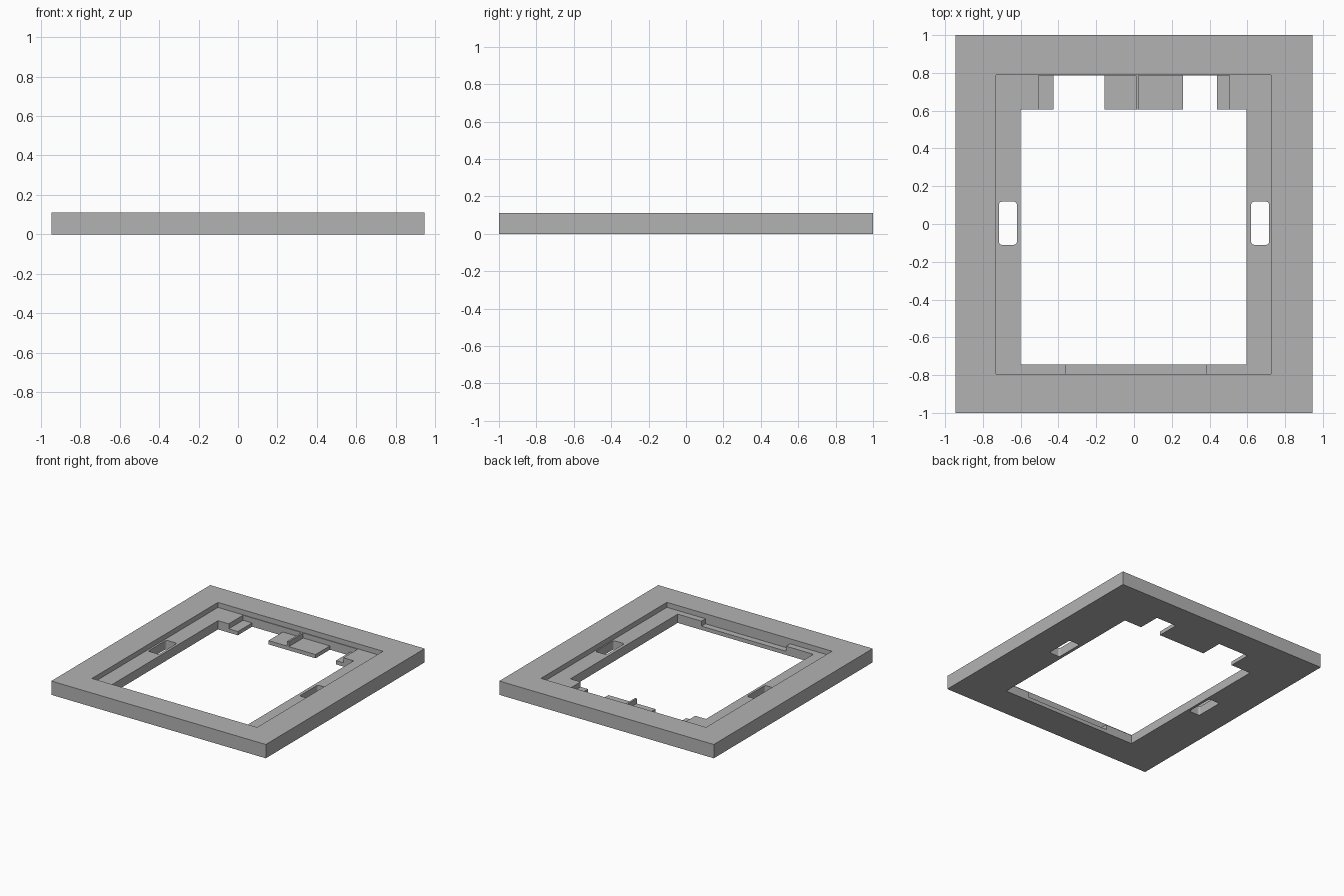
import bpy
import bmesh
from mathutils import Vector

default_cube = bpy.data.objects.get("Cube")
if default_cube:
    bpy.data.objects.remove(default_cube, do_unlink=True)

HEIGHT, LEDGE, FLOOR = 0.11, 0.07, 0.03
BELOW, ABOVE = -0.1, 0.2
INNER_BACK, NOTCH_BACK = 0.605, 0.785

grey = bpy.data.materials.new("plain grey")
grey.use_nodes = True
grey.diffuse_color = (0.45, 0.45, 0.45, 1)
grey.node_tree.nodes["Principled BSDF"].inputs["Base Color"].default_value = grey.diffuse_color


def box(name, x, y, z, radius=0):
    """Box spanning three (low, high) ranges, with optional rounded upright edges."""
    bm = bmesh.new()
    bmesh.ops.create_cube(bm, size=1)
    low, high = Vector((x[0], y[0], z[0])), Vector((x[1], y[1], z[1]))
    for v in bm.verts:
        v.co = (low + high) / 2 + v.co * (high - low)
    if radius:
        upright = [e for e in bm.edges if abs(e.verts[0].co.z - e.verts[1].co.z) > 0.01]
        bmesh.ops.bevel(bm, geom=upright, offset=radius, segments=4,
                        profile=0.5, affect='EDGES')
    mesh = bpy.data.meshes.new(name)
    bm.to_mesh(mesh)
    bm.free()
    mesh.materials.append(grey)
    obj = bpy.data.objects.new(name, mesh)
    bpy.context.collection.objects.link(obj)
    return obj


def cut(target, *ranges, radius=0):
    """Remove a box from the target."""
    cutter = box("cutter", *ranges, radius=radius)
    cutter.hide_render = True
    mod = target.modifiers.new("cut", 'BOOLEAN')
    mod.operation = 'DIFFERENCE'
    mod.solver = 'EXACT'
    mod.object = cutter
    bpy.context.view_layer.objects.active = target
    bpy.ops.object.modifier_apply(modifier=mod.name)
    bpy.data.objects.remove(cutter, do_unlink=True)


# Outer frame with a shallow recess and a through opening
frame = box("frame", (-0.945, 0.945), (-1, 1), (0, HEIGHT))
cut(frame, (-0.73, 0.725), (-0.795, 0.79), (LEDGE, ABOVE))
cut(frame, (-0.6, 0.595), (-0.745, INNER_BACK), (BELOW, ABOVE))

# Back pockets either side of the thin divider, leaving floor tabs
for x in ((-0.505, 0.01), (0.025, 0.505)):
    cut(frame, x, (0.5, NOTCH_BACK), (FLOOR, 0.09))

# Through gaps in the pocket floors
for x in ((-0.425, -0.155), (0.26, 0.44)):
    cut(frame, x, (0.5, NOTCH_BACK), (BELOW, 0.09))

# Lowered stretch of the front ledge
cut(frame, (-0.36, 0.385), (-0.795, -0.7), (FLOOR, 0.09))

# Rounded slots through the side ledges
for x in ((-0.715, -0.62), (0.62, 0.715)):
    cut(frame, x, (-0.11, 0.118), (BELOW, ABOVE), radius=0.015)
